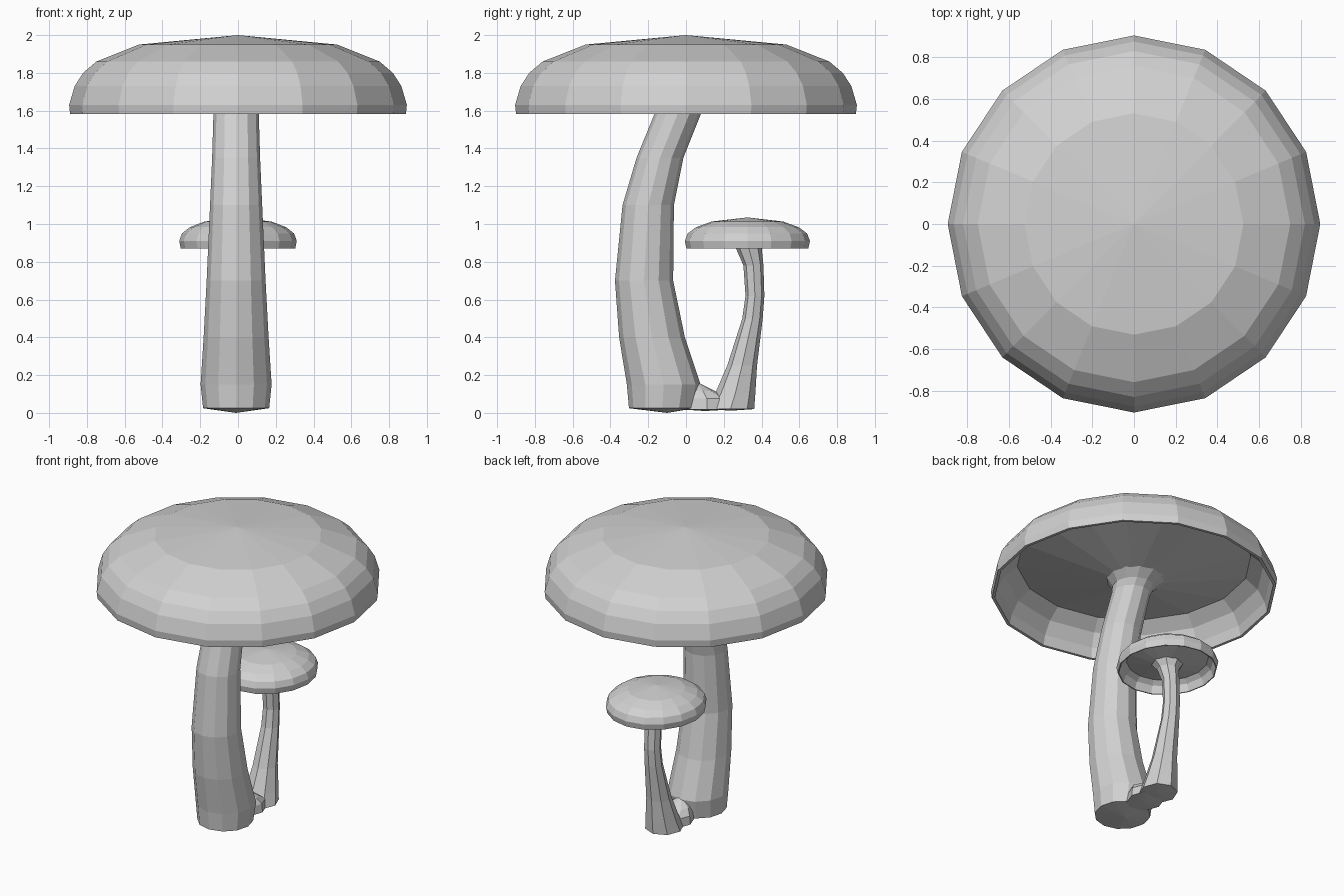
import bpy
import bmesh
from math import cos, sin, tau

cube = bpy.data.objects.get("Cube")
if cube:
    bpy.data.objects.remove(cube, do_unlink=True)

# Single plain grey for every part
grey = bpy.data.materials.new("plain grey")
grey.use_nodes = True
grey.diffuse_color = (0.64, 0.64, 0.64, 1)
grey.node_tree.nodes["Principled BSDF"].inputs["Base Color"].default_value = (0.64, 0.64, 0.64, 1)


def loft(name, sides, rings, start, end, x=0.0):
    """Skin horizontal rings (y, z, rx, ry), closed by a fan to a (y, z) tip at each end."""
    bm = bmesh.new()
    loops = []
    for y, z, rx, ry in rings:
        loops.append([bm.verts.new((x + rx * cos(tau * i / sides),
                                    y + ry * sin(tau * i / sides), z))
                      for i in range(sides)])
    tips = [bm.verts.new((x, y, z)) for y, z in (start, end)]
    for i in range(sides):
        j = (i + 1) % sides
        for a, b in zip(loops, loops[1:]):
            bm.faces.new((a[i], a[j], b[j], b[i]))
        bm.faces.new((loops[0][j], loops[0][i], tips[0]))
        bm.faces.new((loops[-1][i], loops[-1][j], tips[1]))
    bmesh.ops.recalc_face_normals(bm, faces=bm.faces)
    mesh = bpy.data.meshes.new(name)
    bm.to_mesh(mesh)
    bm.free()
    mesh.materials.append(grey)
    obj = bpy.data.objects.new(name, mesh)
    bpy.context.collection.objects.link(obj)
    return obj


def cap(name, y, profile, ceiling, apex, stretch):
    """Hollow cap turned from an (r, z) profile running from ceiling edge over the rim to the top."""
    rings = [(y, z, r, r * stretch) for r, z in profile]
    return loft(name, 16, rings, (y, ceiling), (y, apex))


# Caps with a conical underside
cap("large_cap", 0.0,
    [(0.73, 1.8), (0.81, 1.735), (0.855, 1.65), (0.87, 1.583), (0.889, 1.583),
     (0.894, 1.63), (0.865, 1.73), (0.82, 1.8), (0.75, 1.86), (0.525, 1.95)],
    1.63, 2.0, 1.012)
cap("small_cap", 0.325,
    [(0.25, 0.945), (0.28, 0.92), (0.296, 0.87), (0.303, 0.87),
     (0.311, 0.91), (0.297, 0.95), (0.255, 0.983), (0.178, 1.013)],
    0.89, 1.035, 1.065)

# Stems, flared where they meet the caps
loft("large_stem", 12,
     [(-0.125, 0.025, 0.175, 0.177), (-0.118, 0.15, 0.188, 0.195),
      (-0.18, 0.4, 0.172, 0.174), (-0.222, 0.7, 0.156, 0.154),
      (-0.2, 1.1, 0.138, 0.136), (-0.138, 1.35, 0.127, 0.124),
      (-0.043, 1.585, 0.12, 0.123), (-0.02, 1.625, 0.13, 0.135),
      (0.0, 1.676, 0.185, 0.185)],
     (-0.1, 0.0), (0.0, 1.69), x=-0.01)
loft("small_stem", 8,
     [(0.235, 0.02, 0.12, 0.126), (0.26, 0.1, 0.105, 0.107),
      (0.297, 0.25, 0.08, 0.079), (0.352, 0.5, 0.06, 0.054),
      (0.365, 0.62, 0.056, 0.05), (0.357, 0.78, 0.056, 0.053),
      (0.333, 0.87, 0.068, 0.068), (0.325, 0.912, 0.1, 0.1)],
     (0.24, 0.012), (0.325, 0.92))

# Low root sloping from the large stem down to the small one
loft("root_bridge", 8,
     [(0.11, 0.018, 0.11, 0.13), (0.11, 0.075, 0.105, 0.12), (0.09, 0.115, 0.08, 0.065)],
     (0.1, 0.01), (0.055, 0.165))
